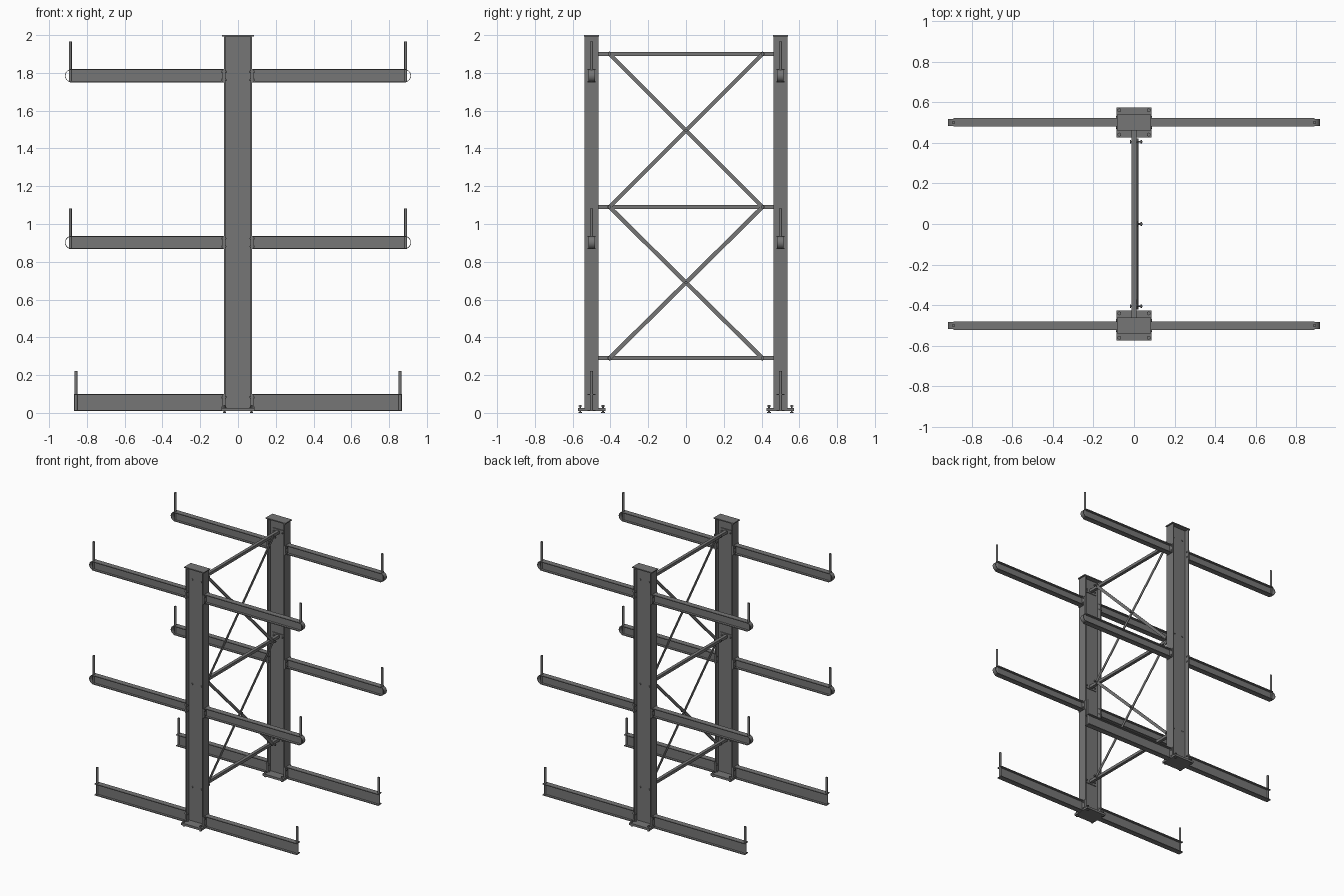
import bpy
import bmesh
from math import pi, sin, cos
from mathutils import Vector, Matrix

if "Cube" in bpy.data.objects:
    bpy.data.objects.remove(bpy.data.objects["Cube"])

steel = bpy.data.materials.new("dark grey steel")
steel.use_nodes = True
GREY = (0.18, 0.18, 0.18, 1)
steel.diffuse_color = GREY
steel.node_tree.nodes["Principled BSDF"].inputs["Base Color"].default_value = GREY


def finish(bm, name, smooth=False):
    bmesh.ops.recalc_face_normals(bm, faces=bm.faces)
    mesh = bpy.data.meshes.new(name)
    bm.to_mesh(mesh)
    bm.free()
    mesh.materials.append(steel)
    obj = bpy.data.objects.new(name, mesh)
    bpy.context.collection.objects.link(obj)
    if smooth:
        bpy.ops.object.select_all(action="DESELECT")
        bpy.context.view_layer.objects.active = obj
        obj.select_set(True)
        bpy.ops.object.shade_smooth_by_angle()
    return obj


def box(name, centre, size):
    bm = bmesh.new()
    bmesh.ops.create_cube(bm, size=1)
    bmesh.ops.scale(bm, vec=size, verts=bm.verts)
    bmesh.ops.translate(bm, vec=centre, verts=bm.verts)
    return finish(bm, name)


def rod(name, a, b, radius, sides=12):
    a, b = Vector(a), Vector(b)
    bm = bmesh.new()
    bmesh.ops.create_cone(bm, cap_ends=True, segments=sides, radius1=radius,
                          radius2=radius, depth=(b - a).length)
    turn = Vector((0, 0, 1)).rotation_difference(b - a).to_matrix().to_4x4()
    bm.transform(Matrix.Translation((a + b) / 2) @ turn)
    return finish(bm, name, sides > 6)


def bolt(name, a, b, head=0.007):
    # thin shank with a hexagonal head near each end
    a, b = Vector(a), Vector(b)
    step = (b - a).normalized() * 0.006
    rod(name + "_shank", a, b, head * 0.5, 8)
    rod(name + "_head", a, a + step, head, 6)
    rod(name + "_nut", b - step * 1.5, b - step * 0.5, head, 6)


def i_beam(name, origin, u, v, axis, width, depth, flange, web):
    # u runs along the flanges, v along the web, axis along the length
    w, d, t = width / 2, depth / 2, web / 2
    half = [(w, -d), (w, -d + flange), (t, -d + flange),
            (t, d - flange), (w, d - flange), (w, d)]
    points = half + [(-x, y) for x, y in reversed(half)]
    origin, u, v, axis = map(Vector, (origin, u, v, axis))
    bm = bmesh.new()
    face = bm.faces.new([bm.verts.new(origin + u * x + v * y) for x, y in points])
    end = bmesh.ops.extrude_face_region(bm, geom=[face])
    verts = [e for e in end["geom"] if isinstance(e, bmesh.types.BMVert)]
    bmesh.ops.translate(bm, vec=axis, verts=verts)
    return finish(bm, name)


def end_loop(name, x, y, z, side):
    # bent strip closing the arm end, open at its sides
    outer, inner, w = 0.034, 0.031, 0.017
    bm = bmesh.new()
    rings = []
    for i in range(17):
        a = -pi / 2 + pi * i / 16
        rings.append([bm.verts.new((x + side * r * cos(a), y + dy, z + r * sin(a)))
                      for r, dy in ((outer, -w), (outer, w), (inner, w), (inner, -w))])
    for p, q in zip(rings, rings[1:]):
        for k in range(4):
            n = (k + 1) % 4
            bm.faces.new((p[k], p[n], q[n], q[k]))
    bm.faces.new(rings[0])
    bm.faces.new(rings[-1])
    return finish(bm, name, True)


def cantilever(name, y, side, low, high, end, pin_x, pin_top):
    mid, depth = (low + high) / 2, high - low
    i_beam(name, (side * 0.08, y, mid), (0, 1, 0), (0, 0, 1),
           (side * (end - 0.08), 0, 0), 0.042, depth, 0.006, 0.006)
    box(name + "_end_plate", (side * 0.078, y, mid), (0.006, 0.07, depth))
    for dy in (-0.025, 0.025):
        for dz in (-0.3, 0.3):
            h = mid + dz * depth
            bolt(name + "_bolt", (side * 0.088, y + dy, h), (side * 0.06, y + dy, h))
    rod(name + "_stop_pin", (side * pin_x, y, low + 0.001),
        (side * pin_x, y, pin_top), 0.008, 16)


LEVELS = (0.29, 1.09, 1.9)

for place, sy in (("front", -1), ("back", 1)):
    y = sy * 0.5
    # column with cap, base plate and anchors
    i_beam(place + "_column", (0, y, 0.025), (0, 1, 0), (1, 0, 0),
           (0, 0, 1.967), 0.076, 0.15, 0.008, 0.006)
    box(place + "_column_cap", (0, y, 1.996), (0.168, 0.08, 0.008))
    box(place + "_base_plate", (0, y, 0.0175), (0.174, 0.146, 0.017))
    for sx in (-1, 1):
        for dy in (-0.06, 0.06):
            bolt(place + "_anchor", (sx * 0.072, y + dy, 0), (sx * 0.072, y + dy, 0.043), 0.01)

        # base beam and two arms on each side
        label = place + ("_left" if sx > 0 else "_right")
        cantilever(label + "_base_beam", y, sx, 0.01, 0.1, 0.868, 0.858, 0.222)
        for tier, low in (("lower", 0.867), ("upper", 1.75)):
            arm = label + "_" + tier + "_arm"
            cantilever(arm, y, sx, low, low + 0.07, 0.89, 0.888, low + 0.215)
            end_loop(arm + "_end_loop", sx * 0.882, y, low + 0.035, sx)

    # brace mounts on the column web
    for z in LEVELS:
        box(place + "_brace_mount", (0, y - sy * 0.006, z), (0.1, 0.006, 0.04))
        for sx in (-1, 1):
            bolt(place + "_mount_bolt", (sx * 0.038, y + sy * 0.01, z),
                 (sx * 0.038, y - sy * 0.018, z))

# horizontal braces
for z in LEVELS:
    box("horizontal_brace", (0, 0, z), (0.024, 0.988, 0.022))
    for y in (-0.405, 0.405):
        bolt("brace_bolt", (-0.02, y, z), (0.042, y, z), 0.009)

# crossed diagonal flat bars
for low, high in zip(LEVELS, LEVELS[1:]):
    for sy, x in ((-1, 0.0145), (1, 0.0195)):
        a, b = Vector((x, -sy * 0.405, low)), Vector((x, sy * 0.405, high))
        bar = box("diagonal_brace", (0, 0, 0), (0.005, 0.022, (b - a).length + 0.02))
        bar.matrix_world = (Matrix.Translation((a + b) / 2)
                            @ Vector((0, 0, 1)).rotation_difference(b - a).to_matrix().to_4x4())
    z = (low + high) / 2
    bolt("crossing_bolt", (0.006, 0, z), (0.042, 0, z), 0.009)
